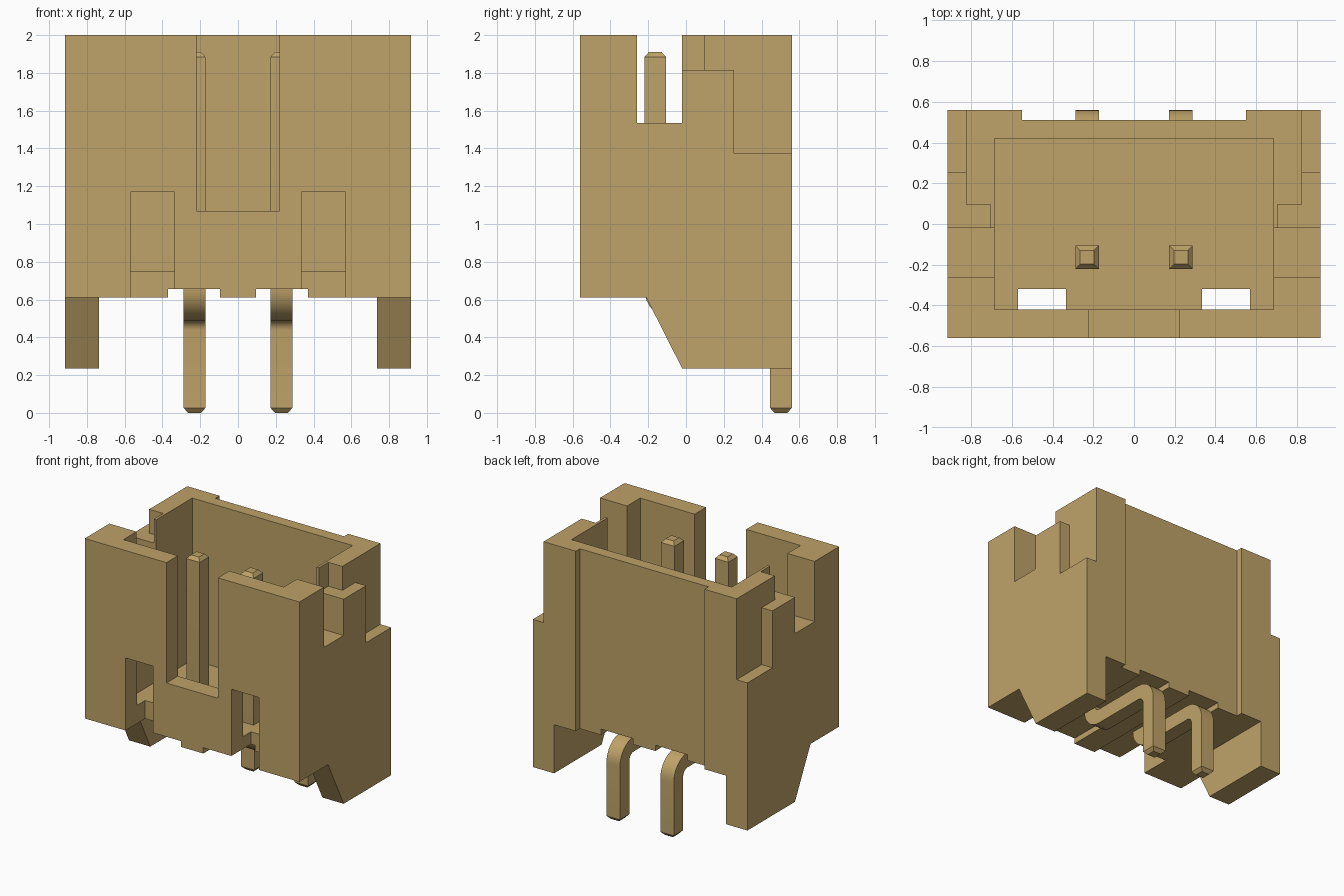
import bpy, bmesh, math
from mathutils import Vector

if "Cube" in bpy.data.objects:
    bpy.data.objects.remove(bpy.data.objects["Cube"], do_unlink=True)

tan = bpy.data.materials.new("warm tan plastic")
tan.use_nodes = True
tan.diffuse_color = (0.52, 0.365, 0.14, 1)
tan.node_tree.nodes["Principled BSDF"].inputs["Base Color"].default_value = tan.diffuse_color


def finish(name, bm):
    bmesh.ops.recalc_face_normals(bm, faces=bm.faces)
    mesh = bpy.data.meshes.new(name)
    bm.to_mesh(mesh)
    bm.free()
    mesh.materials.append(tan)
    ob = bpy.data.objects.new(name, mesh)
    bpy.context.collection.objects.link(ob)
    return ob


def skin(name, rings):
    """Join successive rings of points into a capped solid."""
    bm = bmesh.new()
    loops = [[bm.verts.new(p) for p in ring] for ring in rings]
    n = len(loops[0])
    for a, b in zip(loops, loops[1:]):
        for i in range(n):
            j = (i + 1) % n
            bm.faces.new((a[i], a[j], b[j], b[i]))
    bm.faces.new(loops[0])
    bm.faces.new(loops[-1])
    return finish(name, bm)


def box(name, x0, x1, y0, y1, z0, z1):
    return skin(name, [[(x0, y0, z), (x1, y0, z), (x1, y1, z), (x0, y1, z)] for z in (z0, z1)])


def select(ob):
    bpy.ops.object.select_all(action='DESELECT')
    ob.select_set(True)
    bpy.context.view_layer.objects.active = ob


def cut(target, *bounds):
    cutter = box("cutter", *bounds)
    cutter.hide_render = True
    mod = target.modifiers.new("cut", 'BOOLEAN')
    mod.operation = 'DIFFERENCE'
    mod.solver = 'EXACT'
    mod.object = cutter
    select(target)
    bpy.ops.object.modifier_apply(modifier=mod.name)
    bpy.data.objects.remove(cutter, do_unlink=True)


# Housing: side outline with the sloped feet, extruded across the width
W, D, TOP, BASE, FOOT = 0.917, 0.56, 2.0, 0.61, 0.235
outline = [(-D, BASE), (-0.21, BASE), (-0.02, FOOT), (D, FOOT), (D, TOP), (-D, TOP)]
housing = skin("housing", [[(x, y, z) for y, z in outline] for x in (-W, W)])

cut(housing, -0.735, 0.735, -1, 1, 0, BASE)               # gap between feet
cut(housing, -0.685, 0.685, -0.42, 0.42, 0.75, 3)         # mating cavity
cut(housing, -0.22, 0.22, -1, -0.3, 1.07, 3)              # front key slot
cut(housing, -0.55, 0.55, 0.51, 1, 0, 3)                  # back recess

for s in (-1, 1):
    def side_cut(x0, x1, *rest):
        cut(housing, min(s * x0, s * x1), max(s * x0, s * x1), *rest)
    side_cut(0.095, 0.37, -1, 1, 0.4, 0.655)              # pin channel
    side_cut(0.335, 0.57, -1, -0.32, 0.4, 1.17)           # front window
    side_cut(0.6, 1.2, -0.26, -0.02, 1.535, 3)            # side slot
    side_cut(0.825, 1.2, 0.255, 1, 1.375, 3)              # rear side step
    side_cut(0.825, 1.2, -0.1, 0.3, 1.815, 3)             # upper side step
    side_cut(0.705, 1.2, -0.1, 0.095, 1.815, 3)           # corner relief

# Bent square pins: vertical, backwards under the floor, then down
H, TIP, R = 0.0575, 0.034, 0.11
Y0, Y1, ZH, PIN_TOP, BEV = -0.163, 0.5025, 0.5475, 1.91, 0.026
down, back = Vector((0, 0, -1)), Vector((0, 1, 0))
path = [(Vector((0, Y0, PIN_TOP)), down, TIP), (Vector((0, Y0, PIN_TOP - BEV)), down, H)]
for i in range(9):
    a = math.pi / 2 * i / 8
    c, s = math.cos(a), math.sin(a)
    path.append((Vector((0, Y0 + R - R * c, ZH + R - R * s)), down * c + back * s, H))
for i in range(9):
    a = math.pi / 2 * i / 8
    c, s = math.cos(a), math.sin(a)
    path.append((Vector((0, Y1 - R + R * s, ZH - R + R * c)), back * c + down * s, H))
path += [(Vector((0, Y1, BEV)), down, H), (Vector((0, Y1, 0)), down, TIP)]

for name, x in (("right_pin", -0.23), ("left_pin", 0.23)):
    rings = []
    for centre, along, h in path:
        side = Vector((1, 0, 0))
        across = along.cross(side)
        mid = centre + side * x
        rings.append([mid + side * h * u + across * h * v
                      for u, v in ((-1, -1), (1, -1), (1, 1), (-1, 1))])
    pin = skin(name, rings)
    select(pin)
    bpy.ops.object.shade_smooth_by_angle(angle=math.radians(30))
